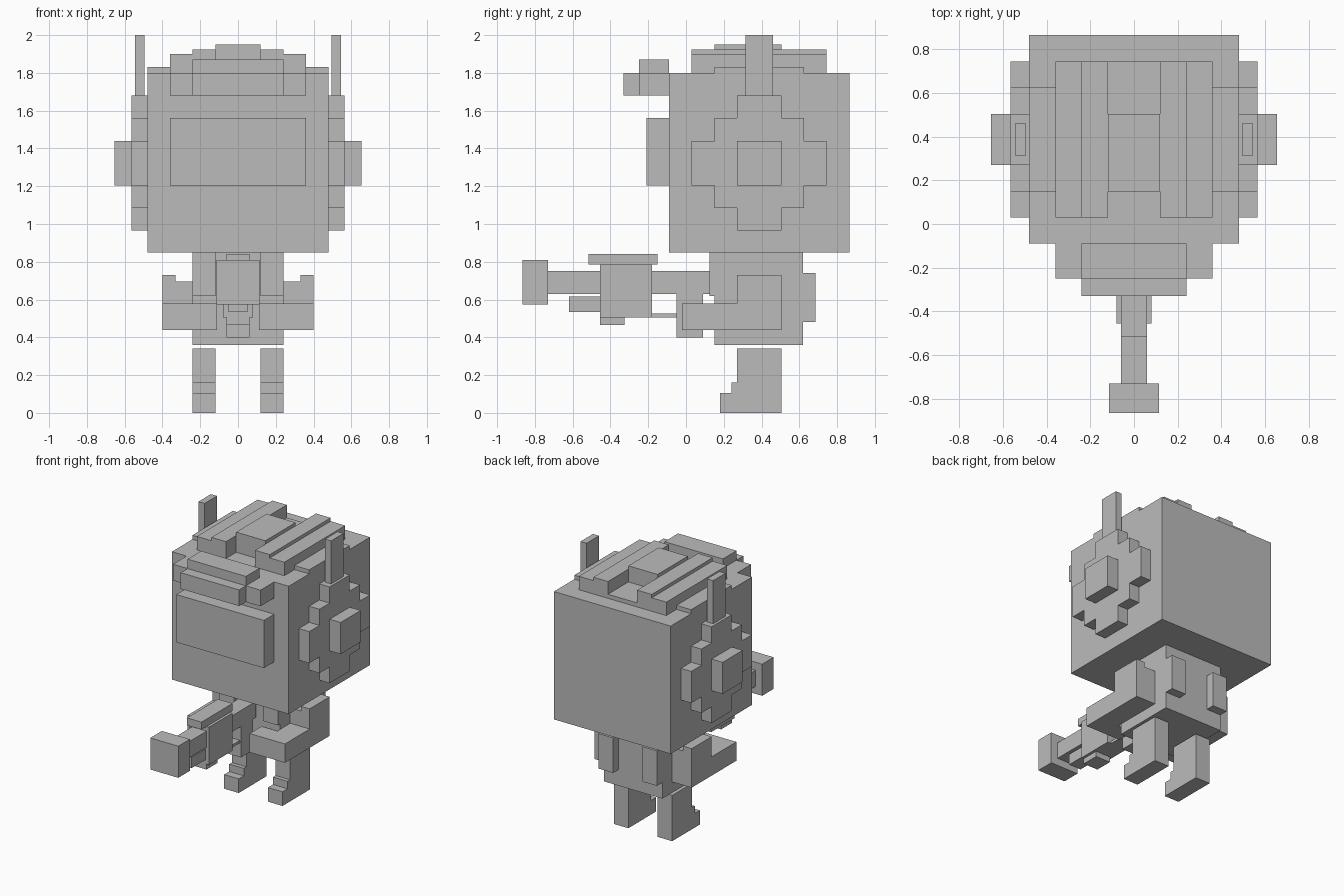
import bpy
import bmesh
from mathutils import Matrix, Vector

grey = bpy.data.materials.new("plain_grey")
grey.diffuse_color = (0.5, 0.5, 0.5, 1)


def part(name, *boxes, mirror=False):
    """One object from boxes (x0, x1, y0, y1, z0, z1), optionally mirrored in x."""
    bm = bmesh.new()
    for x0, x1, y0, y1, z0, z1 in boxes:
        for s in ((1, -1) if mirror else (1,)):
            centre = Vector((s * (x0 + x1) / 2, (y0 + y1) / 2, (z0 + z1) / 2))
            size = Vector((x1 - x0, y1 - y0, z1 - z0, 1))
            bmesh.ops.create_cube(bm, size=1, matrix=Matrix.Translation(centre) @ Matrix.Diagonal(size))
    mesh = bpy.data.meshes.new(name)
    bm.to_mesh(mesh)
    bm.free()
    mesh.materials.append(grey)
    obj = bpy.data.objects.new(name, mesh)
    bpy.context.collection.objects.link(obj)
    return obj


# Head with raised visor
part("head", (-.48, .48, -.09, .865, .85, 1.80))
part("visor", (-.36, .36, -.21, -.09, 1.205, 1.56))

# Stepped brim on the forehead
part("brim",
     (-.24, .24, -.33, -.25, 1.68, 1.80),
     (-.36, .36, -.25, -.09, 1.68, 1.80),
     (-.24, .24, -.25, -.09, 1.80, 1.87))

# Ridges on top of the helmet
part("crest_centre", (-.12, .12, .15, .505, 1.80, 1.95), (-.12, .12, .505, .745, 1.80, 1.83))
part("crest_inner", (.12, .24, .03, .745, 1.80, 1.925), mirror=True)
part("crest_outer", (.24, .36, .03, .745, 1.80, 1.90), mirror=True)
part("crest_edge", (.36, .48, .15, .625, 1.80, 1.83), mirror=True)

# Stepped round ear pads: bands of different depth
part("ear_pad",
     (.48, .565, .27, .505, .965, 1.085),
     (.48, .565, .15, .625, 1.085, 1.205),
     (.48, .565, .03, .745, 1.205, 1.44),
     (.48, .565, .15, .625, 1.44, 1.56),
     (.48, .565, .27, .505, 1.56, 1.68), mirror=True)
part("ear_hub", (.565, .655, .27, .505, 1.205, 1.44), mirror=True)
part("antenna", (.495, .545, .315, .46, 1.68, 2.0), mirror=True)

# Torso with chest straps and back packs
part("torso", (-.24, .24, .15, .62, .36, .85))
part("chest_strap", (.12, .24, .125, .15, .62, .85), mirror=True)
part("back_pack", (.12, .24, .62, .685, .48, .74), mirror=True)

# Arms bent forward with hands turned inward
part("upper_arm", (.24, .33, .27, .505, .44, .695), (.33, .40, .27, .505, .44, .73), mirror=True)
part("forearm", (.24, .40, .12, .27, .44, .58), mirror=True)
part("hand", (.11, .40, -.02, .12, .44, .58), mirror=True)

# Legs with stepped boots
part("leg", (.12, .24, .27, .505, 0, .34), mirror=True)
part("boot", (.12, .24, .18, .27, 0, .105), (.12, .24, .24, .27, .105, .16), mirror=True)

# Blaster held in front
part("blaster_barrel", (-.06, .06, -.73, .125, .63, .75))
part("blaster_muzzle", (-.115, .115, -.865, -.73, .575, .81))
part("blaster_receiver", (-.08, .08, -.455, -.18, .505, .785))
part("blaster_sight", (-.06, .06, -.515, -.15, .785, .84))
part("blaster_foregrip", (-.05, .05, -.62, -.455, .535, .615))
part("blaster_magazine", (-.06, .06, -.455, -.325, .465, .505))
part("blaster_trigger_guard", (-.05, .05, -.18, -.05, .505, .525))
part("blaster_grip", (-.06, .06, -.05, .09, .40, .63))
